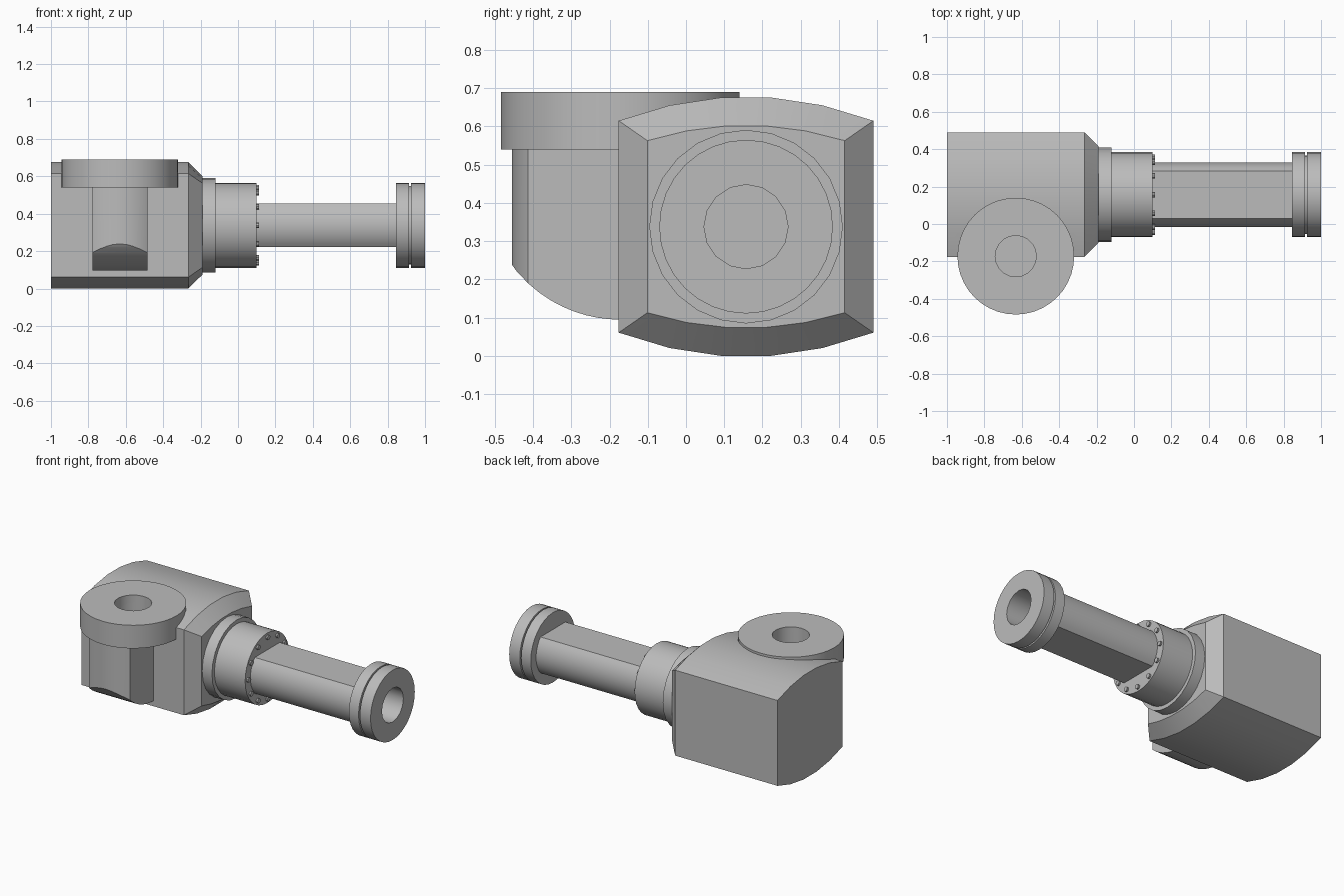
import bpy, bmesh
from math import sin, cos, pi, asin, sqrt, radians
from mathutils import Vector

cube = bpy.data.objects.get("Cube")
if cube:
    bpy.data.objects.remove(cube, do_unlink=True)

grey = bpy.data.materials.new("machine grey")
grey.use_nodes = True
colour = (0.5, 0.5, 0.5, 1)
grey.diffuse_color = colour
grey.node_tree.nodes["Principled BSDF"].inputs["Base Color"].default_value = colour

AXIS_Y, AXIS_Z = 0.157, 0.338      # line of the horizontal shaft
PORT_X, PORT_Y = -0.632, -0.172    # line of the vertical port
BORE = 0.11


def loft(name, rings):
    """Skin matching rings of points and cap both ends."""
    bm = bmesh.new()
    loops = [[bm.verts.new(p) for p in ring] for ring in rings]
    n = len(loops[0])
    for a, b in zip(loops, loops[1:]):
        for i in range(n):
            j = (i + 1) % n
            bm.faces.new((a[i], a[j], b[j], b[i]))
    bm.faces.new(loops[0])
    bm.faces.new(loops[-1])
    bmesh.ops.recalc_face_normals(bm, faces=bm.faces)
    mesh = bpy.data.meshes.new(name)
    bm.to_mesh(mesh)
    bm.free()
    mesh.materials.append(grey)
    ob = bpy.data.objects.new(name, mesh)
    bpy.context.collection.objects.link(ob)
    return ob


def circle(r, n):
    return [(r * cos(2 * pi * i / n), r * sin(2 * pi * i / n)) for i in range(n)]


def along_x(x, outline, y=AXIS_Y, z=AXIS_Z):
    return [Vector((x, y + a, z + b)) for a, b in outline]


def lathe_x(name, profile, n=32, y=AXIS_Y, z=AXIS_Z):
    return loft(name, [along_x(x, circle(r, n), y, z) for x, r in profile])


def post(name, r, low, high, n=32):
    return loft(name, [[(PORT_X + a, PORT_Y + b, z) for a, b in circle(r, n)]
                       for z in (low, high)])


def combine(ob, tool, operation):
    mod = ob.modifiers.new("cut", 'BOOLEAN')
    mod.operation, mod.object, mod.solver = operation, tool, 'EXACT'
    bpy.context.view_layer.objects.active = ob
    bpy.ops.object.modifier_apply(modifier=mod.name)


# housing with bowed top and bottom, chamfered at the shaft end
def bowed(half_width, side, bow):
    ts = (-1, -0.6, -0.2, 0.2, 0.6, 1)
    top = [(t * half_width, side + bow * (1 - t * t)) for t in ts]
    return top + [(-a, -b) for a, b in top]


full, inset = bowed(0.333, 0.277, 0.063), bowed(0.258, 0.225, 0.04)
housing = loft("housing", [along_x(-1, full), along_x(-0.265, full), along_x(-0.19, inset)])

# collar and bolted hub
lathe_x("collar", [(-0.22, 0.253), (-0.12, 0.253)], 24)
lathe_x("hub", [(-0.14, 0.227), (0.1, 0.227)])
for i, (a, b) in enumerate(circle(0.2, 12)):
    lathe_x(f"hub_bolt_{i + 1}", [(0.09, 0.015), (0.112, 0.015)], 10, AXIS_Y + a, AXIS_Z + b)

# shaft: a round bar with flats above and below
R = 0.173
edge = asin(0.117 / R)
arc = [(R * cos(edge * t / 5), R * sin(edge * t / 5)) for t in range(-5, 6)]
outline = arc + [(-a, -b) for a, b in arc]
shaft = loft("shaft", [along_x(0.05, outline), along_x(0.95, outline)])

# grooved end flange
end_flange = lathe_x("end_flange", [(0.845, 0.227), (0.914, 0.227), (0.914, 0.21),
                                    (0.924, 0.21), (0.924, 0.227), (1, 0.227)])

# vertical port: flange disc over a column with flat sides and a rounded foot
port_flange = post("port_flange", 0.312, 0.54, 0.69, 40)
foot = []
for i in range(11):
    d = 0.3 * (1 - i / 10)
    foot.append((PORT_Y - d, 0.448 - sqrt(0.353 ** 2 - d * d)))
side = [(0, 0.55), (PORT_Y - 0.3, 0.55)] + foot + [(0, foot[-1][1])]
column = loft("port_column", [along_x(PORT_X + s * 0.147, side, 0, 0) for s in (-1, 1)])
rounder = post("column_rounder", 0.283, 0, 0.8, 48)
combine(column, rounder, 'INTERSECT')

# bores through both flanges
shaft_bore = lathe_x("shaft_bore", [(0.3, BORE), (1.1, BORE)], 16)
port_bore = post("port_bore", BORE, 0.34, 0.8, 20)
for ob in (shaft, end_flange):
    combine(ob, shaft_bore, 'DIFFERENCE')
for ob in (housing, port_flange, column):
    combine(ob, port_bore, 'DIFFERENCE')
for helper in (rounder, shaft_bore, port_bore):
    bpy.data.objects.remove(helper, do_unlink=True)

# smooth round surfaces, keep edges crisp
bpy.ops.object.select_all(action='DESELECT')
for ob in bpy.context.collection.objects:
    if ob.type == 'MESH' and grey.name in ob.data.materials:
        ob.select_set(True)
        bpy.context.view_layer.objects.active = ob
bpy.ops.object.shade_smooth_by_angle(angle=radians(30))
